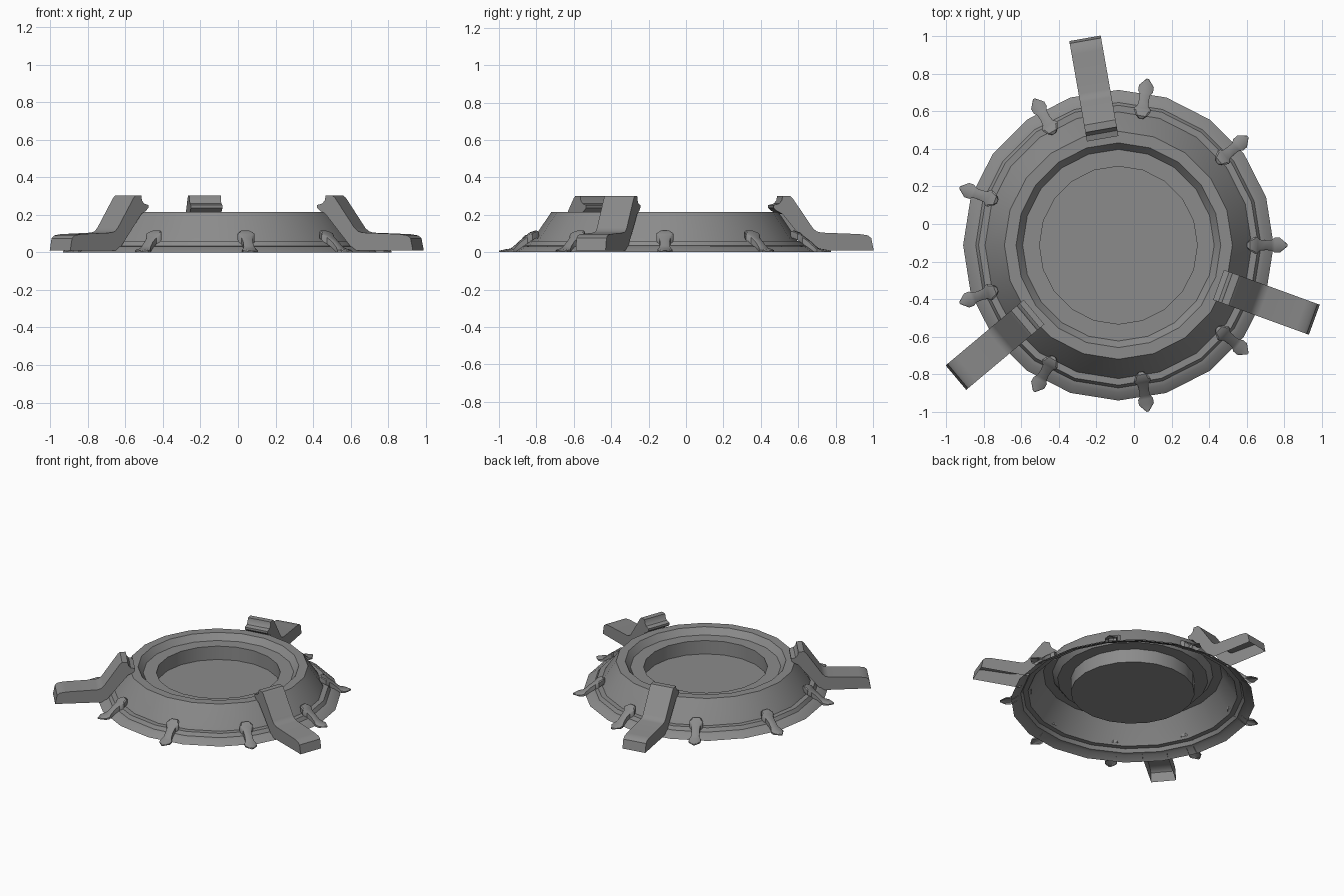
import bpy, bmesh
from math import sin, cos, radians, tau
from mathutils import Matrix

if "Cube" in bpy.data.objects:
    bpy.data.objects.remove(bpy.data.objects["Cube"])

CENTRE = Matrix.Translation((-0.083, -0.113, 0))
DARK = bpy.data.materials.new("dark_grey")
DARK.diffuse_color = (0.26, 0.26, 0.26, 1)
DARK.use_nodes = True
DARK.node_tree.nodes["Principled BSDF"].inputs["Base Color"].default_value = DARK.diffuse_color


def finish(bm, name, angle=0.0, smooth=35):
    bmesh.ops.recalc_face_normals(bm, faces=bm.faces)
    mesh = bpy.data.meshes.new(name)
    bm.to_mesh(mesh)
    bm.free()
    mesh.materials.append(DARK)
    ob = bpy.data.objects.new(name, mesh)
    bpy.context.collection.objects.link(ob)
    ob.matrix_world = CENTRE @ Matrix.Rotation(radians(angle), 4, 'Z')
    bpy.ops.object.select_all(action='DESELECT')
    ob.select_set(True)
    bpy.context.view_layer.objects.active = ob
    bpy.ops.object.shade_smooth_by_angle(angle=radians(smooth))
    return ob


def lathe(name, profile, sides=20):
    """Revolve (radius, height) points; the first loop is closed with a disc."""
    bm = bmesh.new()
    rings = [[bm.verts.new((r * cos(tau * i / sides), r * sin(tau * i / sides), z))
              for i in range(sides)] for r, z in profile]
    bm.faces.new(rings[0])
    for a, b in zip(rings, rings[1:]):
        for i in range(sides):
            j = (i + 1) % sides
            bm.faces.new((a[i], a[j], b[j], b[i]))
    return finish(bm, name)


# Dish: floor, well wall, ledge, rim, outer slope, bead and flange
lathe("base_dish", [(0.42, 0.07), (0.42, 0.17), (0.51, 0.17), (0.545, 0.215),
                    (0.607, 0.215), (0.695, 0.085), (0.71, 0.06), (0.745, 0.06),
                    (0.76, 0.035), (0.785, 0.03), (0.827, 0.0)])


# Legs: hooked bracket, open underneath, set slightly off the radial line
LEG = [(0.62, 0.205), (0.588, 0.222), (0.573, 0.237), (0.573, 0.252), (0.603, 0.26),
       (0.617, 0.277), (0.622, 0.302), (0.661, 0.302), (0.675, 0.29), (0.785, 0.13),
       (0.805, 0.112), (0.83, 0.105), (1.04, 0.097), (1.085, 0.09), (1.103, 0.075),
       (1.116, 0.01), (0.78, 0.01)]


def leg(name, angle, half=0.085, offset=-0.016):
    bm = bmesh.new()
    left = [bm.verts.new((r, offset - half, z)) for r, z in LEG]
    right = [bm.verts.new((r, offset + half, z)) for r, z in LEG]
    bm.faces.new(left)
    bm.faces.new(right[::-1])
    for i in range(len(LEG) - 2):
        bm.faces.new((left[i], right[i], right[i + 1], left[i + 1]))
    finish(bm, name, angle)


for k in range(3):
    leg(f"leg_{k + 1}", 100 + 120 * k)


# Clips: (radius, height, half width) stations of a double-headed strap
CLIP = [(0.685, 0.108, 0.012), (0.70, 0.116, 0.03), (0.728, 0.106, 0.046),
        (0.742, 0.094, 0.042), (0.752, 0.086, 0.03), (0.785, 0.062, 0.026),
        (0.815, 0.034, 0.028), (0.832, 0.02, 0.04), (0.86, 0.016, 0.04),
        (0.90, 0.008, 0.006)]


def clip(name, angle):
    bm = bmesh.new()
    rows = []
    for r, z, w in CLIP:
        low = max(0.0, z - 0.04)
        bevel = w * 0.75
        pts = [(-w, low), (-w, z - 0.006), (-bevel, z), (bevel, z), (w, z - 0.006), (w, low)]
        rows.append([bm.verts.new((r, y, h)) for y, h in pts])
    for a, b in zip(rows, rows[1:]):
        for i in range(5):
            bm.faces.new((a[i], a[i + 1], b[i + 1], b[i]))
    bm.faces.new(rows[0])
    bm.faces.new(rows[-1][::-1])
    finish(bm, name, angle)


for k in range(9):
    clip(f"clip_{k + 1}", 40 * k)
